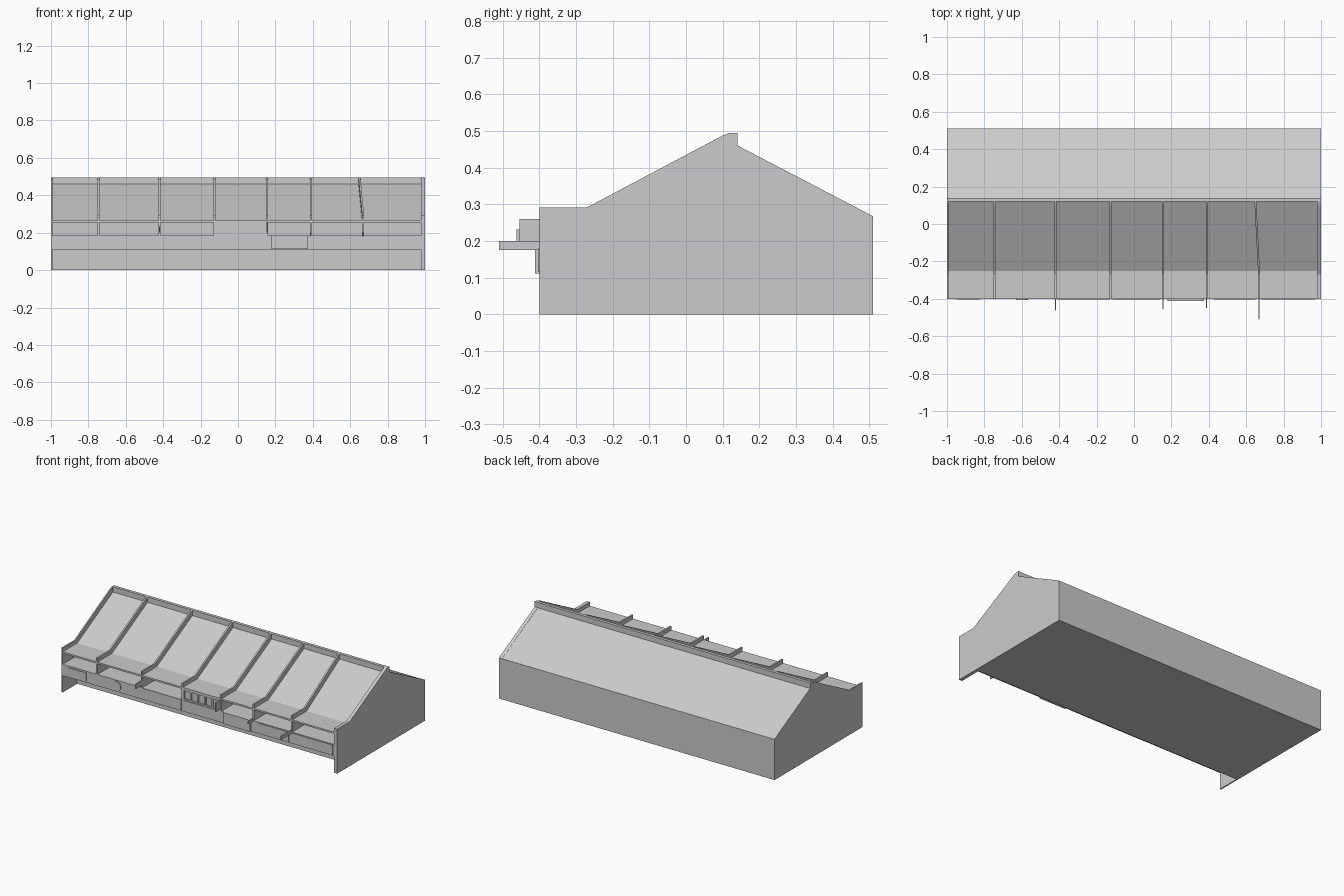
import bpy, bmesh, math

if "Cube" in bpy.data.objects:
    bpy.data.objects.remove(bpy.data.objects["Cube"])


def finish(name, bm):
    bmesh.ops.recalc_face_normals(bm, faces=bm.faces)
    me = bpy.data.meshes.new(name)
    bm.to_mesh(me)
    bm.free()
    ob = bpy.data.objects.new(name, me)
    bpy.context.collection.objects.link(ob)
    return ob


def extrude_x(name, profile, x0, x1):
    """Closed y-z profile extruded along x."""
    bm = bmesh.new()
    a = [bm.verts.new((x0, y, z)) for y, z in profile]
    b = [bm.verts.new((x1, y, z)) for y, z in profile]
    bm.faces.new(a)
    bm.faces.new(b)
    n = len(a)
    for i in range(n):
        j = (i + 1) % n
        bm.faces.new((a[i], a[j], b[j], b[i]))
    return finish(name, bm)


def box(name, x0, x1, y0, y1, z0, z1):
    return extrude_x(name, [(y0, z0), (y1, z0), (y1, z1), (y0, z1)], x0, x1)


L, R = -1.0, 1.0
FRONT, WALL = -0.40, -0.25

# Main terrace volume with pitched roof
extrude_x("terrace_body", [(WALL, 0), (0.51, 0), (0.51, 0.267), (0.138, 0.46),
                           (0.12, 0.46), (WALL, 0.265)], L, R)

# Raised ridge parapet
box("ridge_parapet", L, R, 0.12, 0.14, 0.455, 0.495)

# End walls, full height
gable = [(FRONT, 0), (0.51, 0), (0.51, 0.268), (0.14, 0.461), (0.14, 0.495),
         (0.12, 0.495), (0.10, 0.488), (-0.27, 0.292), (FRONT, 0.292)]
extrude_x("left_end_wall", gable, L, L + 0.008)
extrude_x("right_end_wall", gable, R - 0.022, R)

# Party walls rising above the roof and dividing the balconies
party = [(FRONT, 0.185), (-0.24, 0.185), (-0.24, 0.25), (0.12, 0.445),
         (0.12, 0.495), (0.10, 0.488), (-0.27, 0.292), (FRONT, 0.292)]
for i, x in enumerate((-0.745, -0.42, -0.125, 0.155, 0.39)):
    extrude_x(f"party_wall_{i + 1}", party, x - 0.005, x + 0.005)

# One party wall runs slightly askew along the roof
skew = extrude_x("party_wall_skewed", party, 0.664, 0.674)
for v in skew.data.vertices:
    v.co.x -= 0.02 * max(0, v.co.y + 0.27) / 0.39

# Balcony roof, balcony floor and street awning fascia
box("balcony_roof", L, R, FRONT, WALL, 0.255, 0.266)
box("balcony_floor", L, R, FRONT, WALL, 0.173, 0.185)
box("awning_fascia", L, R, FRONT, FRONT + 0.008, 0.11, 0.185)

# Flat panels on the fascia
for i, (x0, x1, z0, z1) in enumerate(((-0.95, -0.82, 0.12, 0.175), (-0.41, -0.13, 0.112, 0.184),
                                      (-0.115, 0.14, 0.112, 0.184), (0.425, 0.65, 0.115, 0.18),
                                      (0.68, 0.97, 0.115, 0.18))):
    box(f"fascia_panel_{i + 1}", x0, x1, FRONT - 0.004, FRONT, z0, z1)
box("wide_fascia_panel", 0.18, 0.375, FRONT - 0.012, FRONT, 0.112, 0.187)

# Round plaque
bm = bmesh.new()
bmesh.ops.create_cone(bm, cap_ends=True, segments=24, radius1=0.032, radius2=0.032, depth=0.006)
plaque = finish("round_plaque", bm)
plaque.rotation_euler = (math.pi / 2, 0, 0)
plaque.location = (-0.6, FRONT - 0.003, 0.147)

# Enclosed balcony: glazing with frame bars
box("balcony_glazing", -0.12, 0.15, FRONT + 0.008, FRONT + 0.012, 0.185, 0.255)
for i in range(6):
    x = -0.115 + i * 0.052
    box(f"glazing_bar_{i + 1}", x - 0.004, x + 0.004, FRONT, FRONT + 0.01, 0.185, 0.255)
for z in (0.185, 0.247):
    box("glazing_rail", -0.12, 0.15, FRONT, FRONT + 0.01, z, z + 0.008)

# Projecting blade signs
for i, (x, y, z0, z1) in enumerate(((-0.42, -0.462, 0.2, 0.232), (0.155, -0.455, 0.2, 0.26),
                                    (0.387, -0.45, 0.18, 0.2), (0.669, -0.51, 0.176, 0.2))):
    box(f"blade_sign_{i + 1}", x - 0.003, x + 0.003, y, FRONT + 0.002, z0, z1)

# Small boards on the recessed shop and balcony walls
for i, (x0, x1, z0, z1) in enumerate(((-0.98, -0.82, 0.08, 0.098), (-0.66, -0.45, 0.085, 0.107),
                                      (0.615, 0.65, 0.065, 0.1), (-0.485, -0.43, 0.205, 0.235),
                                      (0.94, 0.97, 0.225, 0.245))):
    box(f"wall_board_{i + 1}", x0, x1, WALL - 0.006, WALL, z0, z1)
